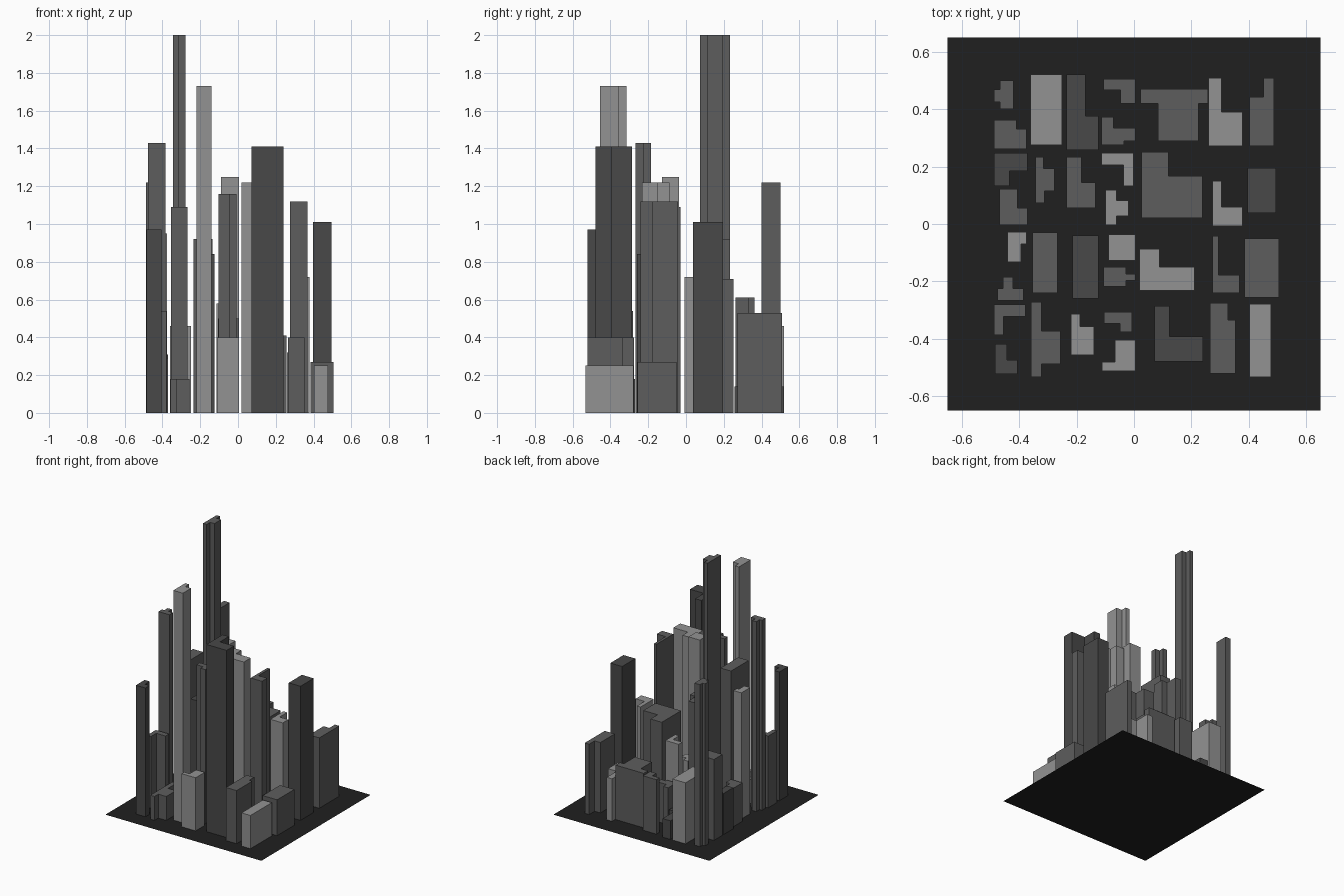
import bpy, bmesh

if "Cube" in bpy.data.objects:
    bpy.data.objects.remove(bpy.data.objects["Cube"])


def make_material(name, v):
    m = bpy.data.materials.new(name)
    m.diffuse_color = (v, v, v, 1)
    m.use_nodes = True
    m.node_tree.nodes["Principled BSDF"].inputs["Base Color"].default_value = m.diffuse_color
    return m


LIGHT = make_material("light_grey", 0.29)
MID = make_material("mid_grey", 0.11)
DARK = make_material("dark_grey", 0.065)
GROUND = make_material("ground_black", 0.014)


def footprint(x0, x1, y0, y1, cuts):
    """Counter-clockwise rectangle outline with optional corner notches."""
    pts = []
    corners = (("SW", x0, y0, 1, 1), ("SE", x1, y0, -1, 1),
               ("NE", x1, y1, -1, -1), ("NW", x0, y1, 1, -1))
    for i, (key, x, y, sx, sy) in enumerate(corners):
        if key not in cuts:
            pts.append((x, y))
            continue
        w, d = cuts[key]
        a, b, c = (x, y + sy * d), (x + sx * w, y + sy * d), (x + sx * w, y)
        pts += [a, b, c] if i % 2 == 0 else [c, b, a]
    return pts


def add_object(name, bm, mat):
    me = bpy.data.meshes.new(name)
    bm.to_mesh(me)
    bm.free()
    me.materials.append(mat)
    ob = bpy.data.objects.new(name, me)
    bpy.context.collection.objects.link(ob)


def tower(name, x0, x1, y0, y1, h, mat, **cuts):
    """Flat-roofed building standing on the ground plate."""
    pts = footprint(x0, x1, y0, y1, cuts)
    bm = bmesh.new()
    low = [bm.verts.new((x, y, 0)) for x, y in pts]
    top = [bm.verts.new((x, y, h)) for x, y in pts]
    bm.faces.new(top)
    n = len(pts)
    for i in range(n):
        j = (i + 1) % n
        bm.faces.new((low[i], low[j], top[j], top[i]))
    add_object(name, bm, mat)


# Ground plate
bm = bmesh.new()
bmesh.ops.create_grid(bm, x_segments=1, y_segments=1, size=0.65)
add_object("ground_plate", bm, GROUND)

# Back row of blocks
tower("back_tower_1", -.487, -.42, .40, .50, 1.22, MID, NW=(.021, .031), SW=(.021, .025))
tower("back_tower_2", -.487, -.375, .262, .363, .61, MID, NE=(.035, .032))
tower("back_tower_3", -.36, -.25, .275, .52, .46, LIGHT)
tower("back_tower_4", -.235, -.124, .258, .52, .14, DARK, NE=(.045, .143))
tower("back_tower_5", -.107, .005, .42, .505, .41, MID, SW=(.06, .047))
tower("back_tower_6", -.113, .005, .275, .373, .30, MID, NE=(.077, .038), SE=(.04, .014))
tower("back_tower_7", .023, .257, .289, .471, .41, MID, SW=(.06, .13), SE=(.033, .13))
tower("back_tower_8", .26, .378, .272, .509, .32, LIGHT, NE=(.073, .119))
tower("back_tower_9", .403, .487, .272, .509, .53, MID, NW=(.048, .066))

# Second row
tower("inner_back_tower_1", -.487, -.371, .132, .247, .31, DARK, SE=(.063, .052))
tower("inner_back_tower_2", -.469, -.371, -.003, .122, .29, MID, NE=(.035, .066))
tower("inner_back_tower_3", -.343, -.277, .073, .234, 2.0, MID, NE=(.038, .04), SE=(.035, .042))
tower("inner_back_tower_4", -.235, -.134, .056, .234, .92, MID, NE=(.049, .09))
tower("inner_back_tower_5", -.113, -.002, .132, .248, .58, LIGHT, SW=(.077, .073))
tower("inner_back_tower_6", -.099, -.019, -.003, .119, .40, LIGHT, NE=(.042, .038), SE=(.042, .03))
tower("inner_back_tower_7", .026, .239, .021, .251, .71, MID, NE=(.119, .084))
tower("inner_back_tower_8", .274, .378, -.007, .15, .72, LIGHT, NE=(.073, .091))
tower("inner_back_tower_9", .396, .494, .038, .195, 1.01, DARK)

# Third row
tower("inner_front_tower_1", -.441, -.375, -.133, -.028, .95, LIGHT, SE=(.018, .063))
tower("inner_front_tower_2", -.476, -.385, -.267, -.185, 1.43, MID, NE=(.037, .04), NW=(.02, .04))
tower("inner_front_tower_3", -.354, -.267, -.24, -.03, 1.09, MID)
tower("inner_front_tower_4", -.215, -.124, -.26, -.04, .84, DARK)
tower("inner_front_tower_5", -.089, .005, -.127, -.037, 1.25, LIGHT)
tower("inner_front_tower_6", -.107, .005, -.218, -.15, .50, MID, NE=(.033, .025), SE=(.033, .022))
tower("inner_front_tower_7", .019, .211, -.232, -.087, 1.22, LIGHT, NE=(.122, .063))
tower("inner_front_tower_8", .274, .368, -.24, -.042, 1.12, MID, NE=(.073, .136))
tower("inner_front_tower_9", .385, .505, -.256, -.05, .27, MID)

# Front row
tower("front_tower_1", -.488, -.378, -.386, -.281, .54, MID, SE=(.077, .063))
tower("front_tower_2", -.485, -.406, -.522, -.418, .97, DARK, NE=(.037, .055))
tower("front_tower_3", -.358, -.256, -.533, -.271, .18, MID, NE=(.066, .102), SE=(.066, .045))
tower("front_tower_4", -.22, -.14, -.456, -.314, 1.73, LIGHT, NE=(.048, .043))
tower("front_tower_5", -.104, -.007, -.377, -.307, 1.16, MID, SW=(.056, .03))
tower("front_tower_6", -.112, .005, -.512, -.404, .40, LIGHT, NW=(.046, .077))
tower("front_tower_7", .072, .24, -.479, -.286, 1.41, DARK, NE=(.116, .105))
tower("front_tower_8", .265, .353, -.521, -.275, .40, MID, NE=(.025, .06))
tower("front_tower_9", .402, .477, -.533, -.279, .25, LIGHT)
